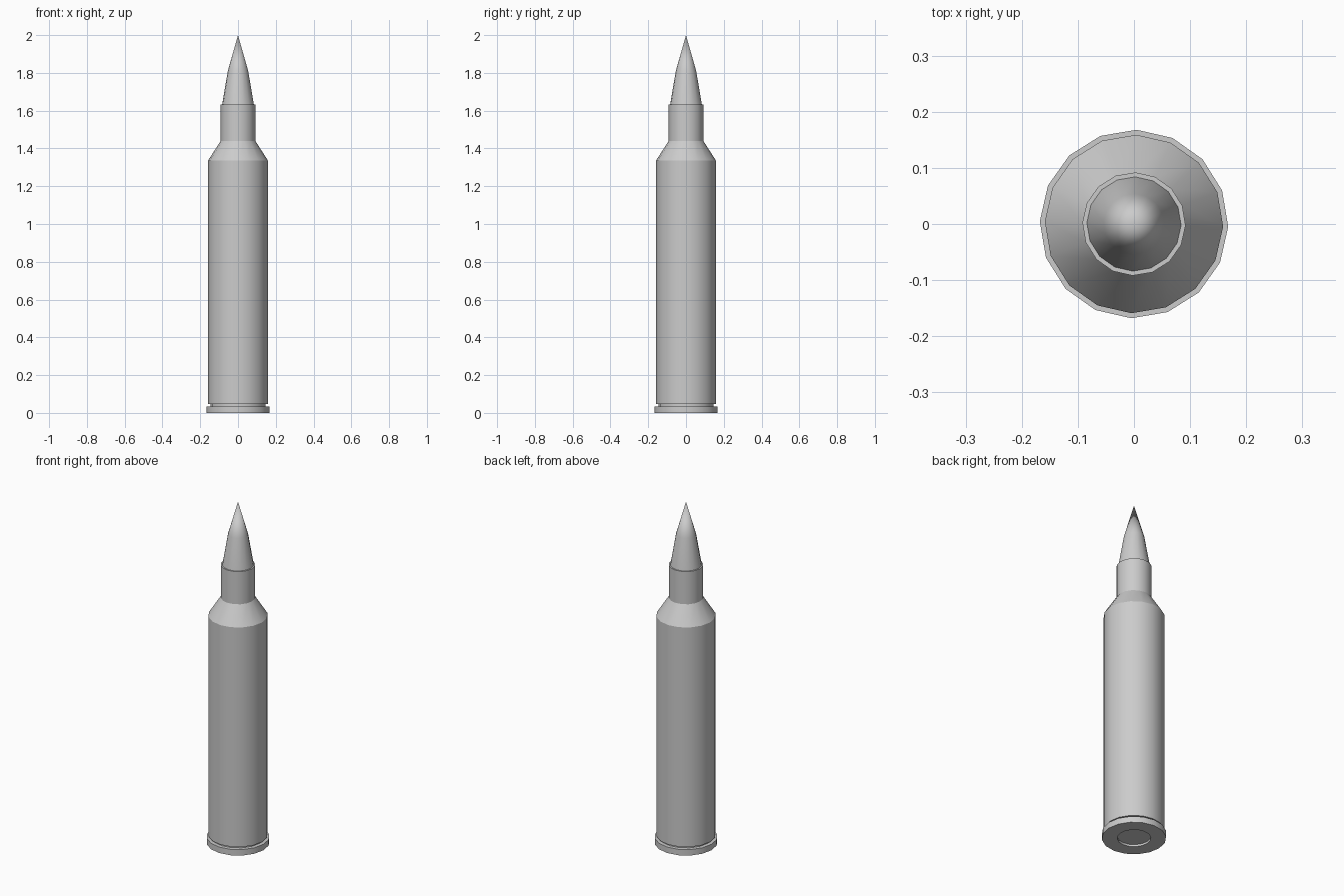
import bpy, bmesh, math

if "Cube" in bpy.data.objects:
    bpy.data.objects.remove(bpy.data.objects["Cube"])

SIDES = 16
OFFSET = math.radians(-1.6)


def lathe(name, profile):
    """Revolve (radius, z) points around z; radius 0 makes a pole."""
    bm = bmesh.new()
    rings = []
    for r, z in profile:
        if r == 0:
            rings.append([bm.verts.new((0, 0, z))] * SIDES)
        else:
            angles = [OFFSET + 2 * math.pi * i / SIDES for i in range(SIDES)]
            rings.append([bm.verts.new((r * math.cos(a), r * math.sin(a), z)) for a in angles])
    for low, high in zip(rings, rings[1:]):
        for i in range(SIDES):
            j = (i + 1) % SIDES
            corners = dict.fromkeys((low[i], low[j], high[j], high[i]))
            bm.faces.new(list(corners))
    bmesh.ops.recalc_face_normals(bm, faces=bm.faces)
    mesh = bpy.data.meshes.new(name)
    bm.to_mesh(mesh)
    bm.free()
    obj = bpy.data.objects.new(name, mesh)
    bpy.context.collection.objects.link(obj)
    bpy.ops.object.select_all(action='DESELECT')
    obj.select_set(True)
    bpy.context.view_layer.objects.active = obj
    bpy.ops.object.shade_smooth_by_angle(angle=math.radians(30))
    return obj


# Case: primer pocket, rim, extractor groove, body, shoulder, neck, mouth
lathe("case", [
    (0, 0.012), (0.088, 0.012), (0.088, 0), (0.168, 0), (0.168, 0.035),
    (0.146, 0.035), (0.146, 0.046), (0.159, 0.046), (0.159, 1.335),
    (0.092, 1.44), (0.092, 1.632), (0.084, 1.632),
])

# Pointed bullet seated in the mouth
lathe("bullet", [(0.084, 1.632), (0.054, 1.81), (0, 2.0)])
